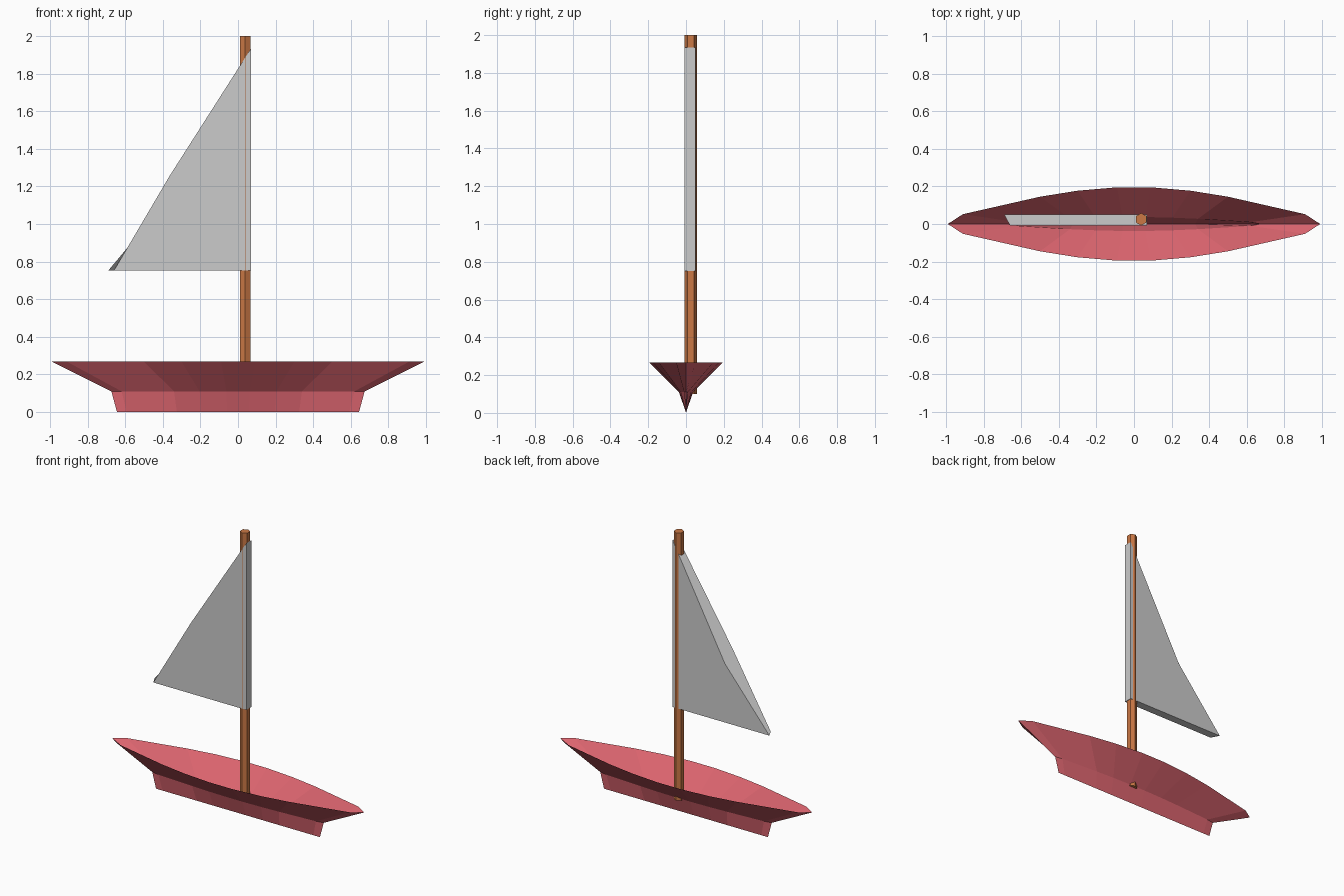
import bpy
import math

if "Cube" in bpy.data.objects:
    bpy.data.objects.remove(bpy.data.objects["Cube"])


def make_object(name, verts, faces, color=None):
    mesh = bpy.data.meshes.new(name)
    mesh.from_pydata(verts, [], faces)
    mesh.update()
    obj = bpy.data.objects.new(name, mesh)
    bpy.context.collection.objects.link(obj)
    if color:
        mat = bpy.data.materials.new(name + "_paint")
        mat.diffuse_color = (*color, 1)
        mat.use_nodes = True
        mat.node_tree.nodes["Principled BSDF"].inputs["Base Color"].default_value = mat.diffuse_color
        mesh.materials.append(mat)
    return obj


# Hull: open V shell lofted from rim to chine to a sharp keel line
quarter = [(0.99, 0), (0.91, 0.052), (0.5, 0.145), (0.3, 0.177), (0.09, 0.195)]
side = quarter + [(-x, y) for x, y in reversed(quarter)]
outline = side + [(x, -y) for x, y in reversed(side[1:-1])]
levels = [(0.268, 1.0, 1.0), (0.11, 0.68, 0.19), (0.0, 0.65, 0.0)]
verts = [(x * sx, y * sy, z) for z, sx, sy in levels for x, y in outline]
n = len(outline)
faces = []
for k in range(len(levels) - 1):
    for i in range(n):
        j = (i + 1) % n
        faces.append((k * n + j, k * n + i, (k + 1) * n + i, (k + 1) * n + j))
make_object("hull", verts, faces, (0.72, 0.13, 0.16))

# Mast: six-sided pole through the hull
bpy.ops.mesh.primitive_cylinder_add(vertices=6, radius=0.033, depth=1.9,
                                    location=(0.038, 0.025, 1.05))
mast = bpy.context.object
mast.name = "mast"
wood = bpy.data.materials.new("wood")
wood.diffuse_color = (0.6, 0.19, 0.06, 1)
wood.use_nodes = True
wood.node_tree.nodes["Principled BSDF"].inputs["Base Color"].default_value = wood.diffuse_color
mast.data.materials.append(wood)

# Sail: thick triangle whose front and back trailing edges differ slightly
front = [(0.07, 0.752), (0.07, 1.935), (-0.364, 1.255), (-0.66, 0.752)]
back = [(0.07, 0.752), (0.07, 1.935), (-0.34, 1.17), (-0.69, 0.752)]
verts = [(x, -0.007, z) for x, z in front] + [(x, 0.05, z) for x, z in back]
faces = [(0, 1, 2), (0, 2, 3), (6, 5, 4), (7, 6, 4)]
faces += [((i + 1) % 4, i, i + 4, (i + 1) % 4 + 4) for i in range(4)]
make_object("sail", verts, faces)
